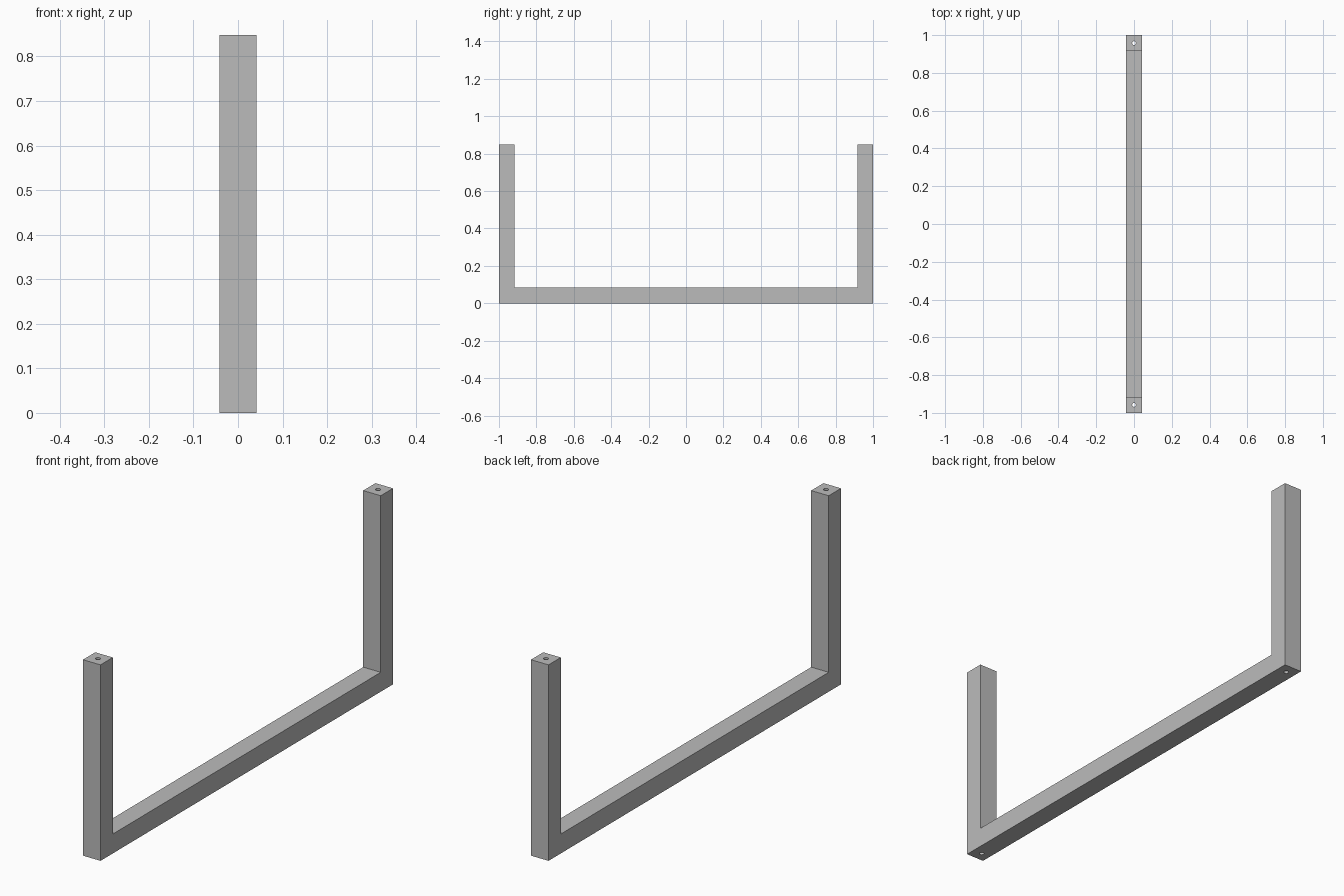
import bpy
import bmesh

cube = bpy.data.objects.get("Cube")
if cube:
    bpy.data.objects.remove(cube, do_unlink=True)

BAR = 0.084      # square bar thickness
HEIGHT = 0.848
HALF = 1.0       # half of the overall length
HOLE_R = 0.01

# Single flat grey finish
GREY = (0.5, 0.5, 0.5, 1.0)
grey = bpy.data.materials.new("plain_grey")
grey.use_nodes = True
grey.diffuse_color = GREY
grey.node_tree.nodes["Principled BSDF"].inputs["Base Color"].default_value = GREY

# U-shaped handle: side profile extruded across its width
inner = HALF - BAR
profile = [(-HALF, 0), (HALF, 0), (HALF, HEIGHT), (inner, HEIGHT),
           (inner, BAR), (-inner, BAR), (-inner, HEIGHT), (-HALF, HEIGHT)]
bm = bmesh.new()
face = bm.faces.new([bm.verts.new((-BAR / 2, y, z)) for y, z in profile])
extruded = bmesh.ops.extrude_face_region(bm, geom=[face])["geom"]
bmesh.ops.translate(bm, vec=(BAR, 0, 0),
                    verts=[g for g in extruded if isinstance(g, bmesh.types.BMVert)])
bmesh.ops.recalc_face_normals(bm, faces=bm.faces)
mesh = bpy.data.meshes.new("handle")
bm.to_mesh(mesh)
bm.free()
mesh.materials.append(grey)
handle = bpy.data.objects.new("handle", mesh)
bpy.context.collection.objects.link(handle)

# Screw holes running lengthwise through both legs
for side, name in ((-1, "front"), (1, "back")):
    bpy.ops.mesh.primitive_cylinder_add(
        vertices=24, radius=HOLE_R, depth=HEIGHT + 0.2,
        location=(0, side * (HALF - BAR / 2), HEIGHT / 2))
    cutter = bpy.context.object
    cutter.name = name + "_screw_hole_cutter"
    cutter.data.materials.append(grey)
    cutter.hide_render = True
    cutter.hide_viewport = True
    cut = handle.modifiers.new(name + "_screw_hole", "BOOLEAN")
    cut.operation = "DIFFERENCE"
    cut.solver = "EXACT"
    cut.object = cutter
